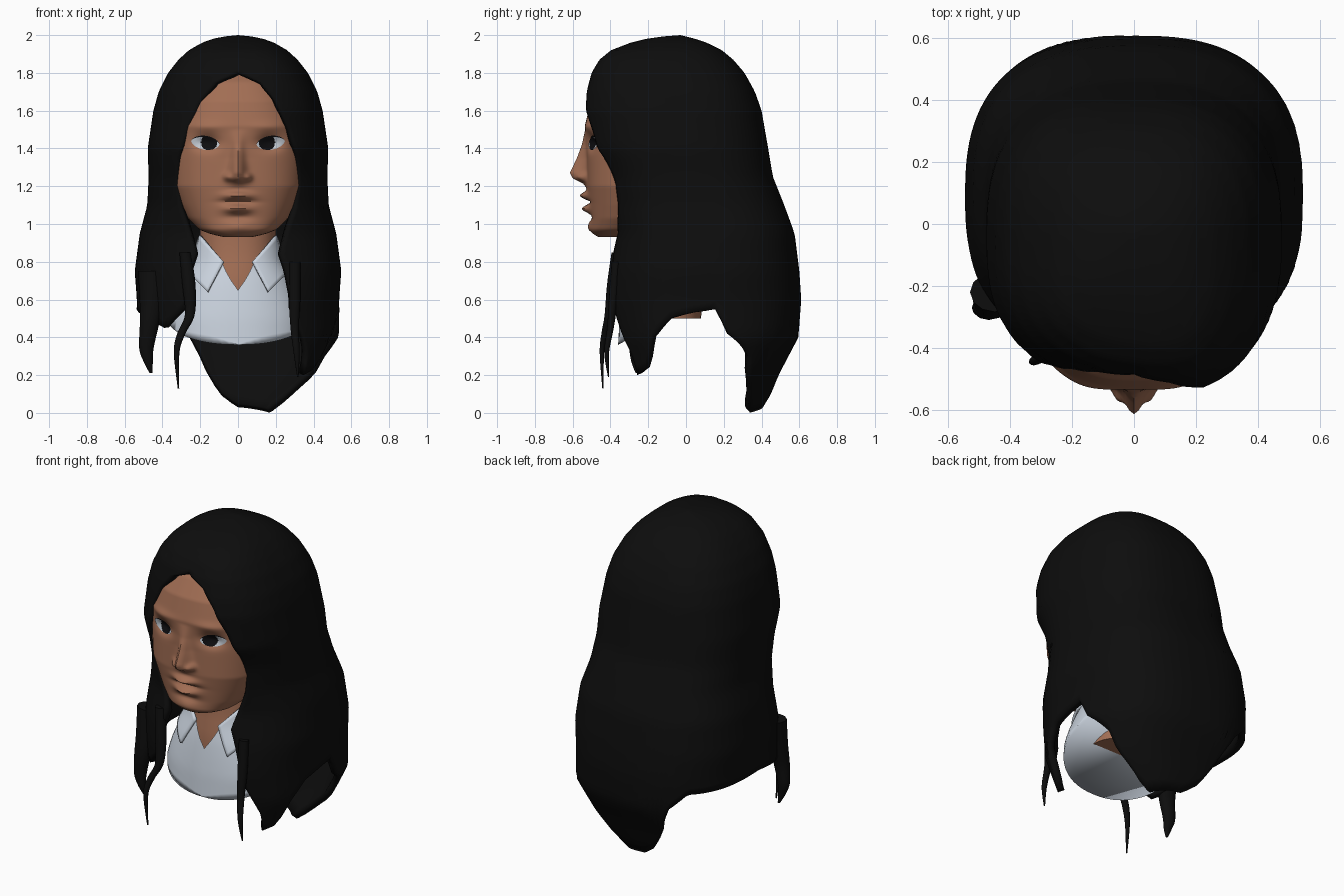
import bpy, bmesh, math
from mathutils import Vector

if "Cube" in bpy.data.objects:
    bpy.data.objects.remove(bpy.data.objects["Cube"])


def material(name, rgb):
    m = bpy.data.materials.new(name)
    m.diffuse_color = (*rgb, 1)
    m.use_nodes = True
    m.node_tree.nodes["Principled BSDF"].inputs["Base Color"].default_value = m.diffuse_color
    return m


SKIN = material("warm skin", (0.36, 0.155, 0.088))
HAIR = material("black hair", (0.004, 0.004, 0.004))
SHIRT = material("pale shirt", (0.60, 0.66, 0.74))
WHITE = material("eye white", (0.55, 0.60, 0.66))
DARK = material("dark iris", (0.004, 0.004, 0.005))


def interp(keys, z):
    """Linear lookup in (position, values...) rows sorted by position."""
    if z <= keys[0][0]:
        return keys[0][1:]
    for a, b in zip(keys, keys[1:]):
        if z <= b[0]:
            t = (z - a[0]) / (b[0] - a[0])
            return tuple(p + (q - p) * t for p, q in zip(a[1:], b[1:]))
    return keys[-1][1:]


def spow(v, p):
    return math.copysign(abs(v) ** p, v)


def ring(keys, z, a, n):
    """Point on a superellipse section; angle 0 is the back, pi the front."""
    hx, yf, yb = interp(keys, z)
    c, d = (yf + yb) / 2, (yb - yf) / 2
    return hx * spow(math.sin(a), 2 / n), c + d * spow(math.cos(a), 2 / n)


def front_y(keys, x, z, n):
    hx, yf, yb = interp(keys, z)
    k = max(0, 1 - min(1, abs(x) / hx) ** n) ** (1 / n)
    return (yf + yb) / 2 - (yb - yf) / 2 * k


def grid_object(name, fn, cols, rows, mats, closed=False, caps=False, rule=None):
    """Skin a grid of points fn(u, v), with u and v in 0..1."""
    bm = bmesh.new()
    g = [[bm.verts.new(fn(i / cols, j / rows)) for i in range(cols if closed else cols + 1)]
         for j in range(rows + 1)]
    for j in range(rows):
        for i in range(cols):
            k = (i + 1) % len(g[0])
            f = bm.faces.new((g[j][i], g[j][k], g[j + 1][k], g[j + 1][i]))
            if rule:
                f.material_index = rule((i + .5) / cols, (j + .5) / rows)
    if caps:
        bm.faces.new(g[0])
        bm.faces.new(g[-1])
    bmesh.ops.remove_doubles(bm, verts=bm.verts, dist=1e-4)
    bmesh.ops.recalc_face_normals(bm, faces=bm.faces)
    return finish(name, bm, mats)


def finish(name, bm, mats, angle=50):
    me = bpy.data.meshes.new(name)
    bm.to_mesh(me)
    bm.free()
    ob = bpy.data.objects.new(name, me)
    bpy.context.collection.objects.link(ob)
    for m in mats:
        me.materials.append(m)
    bpy.ops.object.select_all(action='DESELECT')
    ob.select_set(True)
    bpy.context.view_layer.objects.active = ob
    bpy.ops.object.shade_smooth_by_angle(angle=math.radians(angle))
    return ob


def thicken(ob, t, offset):
    m = ob.modifiers.new("thickness", 'SOLIDIFY')
    m.thickness, m.offset = t, offset


# Head: sections plus soft bumps for nose, lips and sockets
HEAD = [(.93, .07, -.46, -.30), (.945, .14, -.485, -.2), (.97, .205, -.505, -.1),
        (1.03, .265, -.505, 0), (1.1, .31, -.512, .1), (1.2, .355, -.525, .15),
        (1.35, .37, -.525, .2), (1.52, .36, -.535, .2), (1.65, .32, -.505, .2),
        (1.75, .26, -.44, .15), (1.84, .12, -.32, .05)]
NOSE = [(1.19, .002, .05), (1.215, .02, .05), (1.24, .074, .046), (1.27, .09, .04),
        (1.35, .052, .032), (1.42, .022, .03), (1.5, 0, .04)]
BUMPS = [(.055, 1.25, .03, .02, .018), (0, 1.15, .042, .07, .02), (0, 1.08, .04, .065, .02),
         (0, 1.116, -.018, .085, .008), (.165, 1.43, -.04, .065, .04),
         (.17, 1.515, .01, .09, .025), (0, 1.035, -.012, .07, .018), (0, .985, .012, .07, .03)]


def relief(x, z):
    amp, w = interp(NOSE, z)
    h = amp * math.exp(-(x / w) ** 2)
    for cx, cz, a, sx, sz in BUMPS:
        h += a * math.exp(-((abs(x) - cx) / sx) ** 2 - ((z - cz) / sz) ** 2)
    return h


def head_point(u, v):
    t = 2 * u - 1
    a = math.pi + math.pi * (0.4 * t + 0.6 * t ** 3)   # columns gather at the front
    z = .93 + .91 * v
    x, y = ring(HEAD, z, a, 2.5)
    return x, y - (relief(x, z) if math.cos(a) < -.2 else 0), z


grid_object("head", head_point, 130, 96, [SKIN], closed=True, caps=True)

# Eyes: almond plates, dark iris set toward the nose, dark upper lash line
for side, label in ((-1, "left"), (1, "right")):
    def eye_uv(u, v):
        p, q = 2 * u - 1, 2 * v - 1
        x = .173 + .075 * p
        z = 1.43 + .008 * p + .037 * max(0, 1 - p * p) ** .6 * q
        return x, z, (1 - p * p) * (1 - q * q)

    def eye_point(u, v):
        x, z, b = eye_uv(u, v)
        y = front_y(HEAD, x, z, 2.5) - relief(x, z) - .006 - .006 * b
        return side * x, y, z

    def eye_rule(u, v):
        x, z, b = eye_uv(u, v)
        return int(math.hypot(x - .153, z - 1.432) < .043 or v > .88)
    grid_object(label + "_eye", eye_point, 36, 20, [WHITE, DARK], rule=eye_rule)

# Neck
NECK = [(.5, .21, -.305, .08), (.7, .205, -.295, .09), (.85, .2, -.265, .1), (1.1, .2, -.25, .1)]
grid_object("neck", lambda u, v: (*ring(NECK, .5 + .6 * v, 2 * math.pi * u, 2.2), .5 + .6 * v),
            32, 10, [SKIN], closed=True, caps=True)

# Shirt: open V neckline on top, sloping cut underneath
BODY = [(.25, .39, -.365, .25), (.5, .385, -.352, .25), (.6, .35, -.34, .24), (.7, .30, -.325, .2),
        (.8, .24, -.30, .15), (.95, .21, -.27, .13)]
RIM = [(0, .65), (.085, .8), (.2, .92)]


def shirt_point(u, v):
    a = 2 * math.pi * u
    x = ring(BODY, .8, a, 2.2)[0]
    top = interp(RIM, abs(x))[0] if math.cos(a) < 0 else .92
    z = .25 + (top - .25) * v
    return (*ring(BODY, z, a, 2.2), z)


shirt = grid_object("shirt", shirt_point, 64, 14, [SHIRT], closed=True)
bm = bmesh.new()
bm.from_mesh(shirt.data)
cut = bmesh.ops.bisect_plane(bm, geom=bm.verts[:] + bm.edges[:] + bm.faces[:],
                             plane_co=(0, -.36, .36), plane_no=(0, .55, -1), clear_outer=True)
rim = [e for e in cut['geom_cut'] if isinstance(e, bmesh.types.BMEdge)]
bmesh.ops.contextual_create(bm, geom=rim)
bm.to_mesh(shirt.data)
bm.free()

# Collar flaps
A, B, C, D = (.2, .94), (.075, .80), (.16, .64), (.27, .75)
for side, label in ((-1, "left"), (1, "right")):
    def flap(u, v):
        x, z = [(A[k] * (1 - u) + B[k] * u) * (1 - v) + (D[k] * (1 - u) + C[k] * u) * v
                for k in (0, 1)]
        return side * x, front_y(BODY, x, z, 2.2) - .012 - .014 * v, z
    thicken(grid_object(label + "_collar", flap, 10, 10, [SHIRT]), .014, 0)

# Hair: a shell from crown to an uneven hem, open around the face
SHELL = [(0, .25, -.3, .39), (.1, .36, -.33, .45), (.2, .46, -.35, .49), (.4, .54, -.40, .595),
         (.6, .535, -.43, .61), (.75, .547, -.42, .60), (.95, .52, -.39, .575), (1.1, .48, -.42, .52),
         (1.25, .473, -.455, .46), (1.4, .478, -.52, .435), (1.6, .448, -.53, .40),
         (1.7, .42, -.515, .365), (1.8, .37, -.49, .31), (1.87, .315, -.45, .25),
         (1.92, .26, -.39, .19), (1.96, .19, -.29, .11), (1.98, .135, -.21, .05),
         (1.993, .07, -.12, 0), (2, 0, -.03, -.03)]
EDGE = [(0, .15), (.3, .28), (.6, .285), (.75, .255), (.85, .22), (.95, .25), (1.08, .30), (1.2, .32),
        (1.35, .315), (1.5, .27), (1.65, .2), (1.75, .115), (1.8, 0)]
HEM = [(-1, .55), (-.9, .45), (-.8, .5), (-.6, .55), (-.25, .53), (-.15, .42), (-.07, .1),
       (0, .03), (.25, 0), (.3, .05), (.42, .3), (.52, .42), (.56, .55), (.68, .5), (.76, .4),
       (.82, .23), (.88, .2), (.93, .36), (1, .55)]


def hair_point(u, v):
    s = 2 * u - 1
    z = 2 - (2 - interp(HEM, s)[0]) * v ** 1.6
    ratio = min(.7, interp(EDGE, z)[0] / max(interp(SHELL, z)[0], .01))
    limit = math.pi - math.asin(ratio ** 1.3)
    x, y = ring(SHELL, z, s * limit, 2.6)
    # the fringe sweeps fuller on one side
    front = max(0, min(1, (z - 1.3) / .3)) * max(0, min(1, -y / .4))
    y -= .03 * front * max(-1, min(1, x / .2))
    return x, y, z


thicken(grid_object("hair", hair_point, 100, 60, [HAIR]), .04, -1)


# Loose locks: tapered tubes along smooth paths of (x, y, z, radius)
def lock(name, pts):
    n = len(pts) - 1

    def path(t):
        i = min(int(t * n), n - 1)
        f = t * n - i
        p = [Vector(pts[max(0, min(n, i + k))]) for k in (-1, 0, 1, 2)]
        return .5 * (2 * p[1] + (p[2] - p[0]) * f + (2 * p[0] - 5 * p[1] + 4 * p[2] - p[3]) * f ** 2
                     + (3 * p[1] - p[0] - 3 * p[2] + p[3]) * f ** 3)

    def point(u, v):
        x, y, z, r = path(v)
        a = 2 * math.pi * u
        return x + r * math.cos(a), y + r * .8 * math.sin(a), z
    grid_object(name, point, 12, 24, [HAIR], closed=True, caps=True)


lock("left_thin_lock", [(-.28, -.37, .85, .03), (-.26, -.39, .68, .035), (-.255, -.41, .52, .026),
                        (-.30, -.43, .42, .022), (-.325, -.445, .32, .015), (-.315, -.44, .13, .004)])
lock("right_thin_lock", [(.30, -.37, .8, .03), (.30, -.385, .6, .03), (.30, -.40, .45, .022),
                         (.31, -.42, .32, .016), (.317, -.41, .19, .004)])
lock("left_outer_lock", [(-.45, -.22, .75, .08), (-.455, -.25, .58, .065), (-.47, -.27, .46, .05),
                         (-.485, -.27, .34, .038), (-.475, -.27, .27, .024), (-.46, -.26, .21, .008)])
